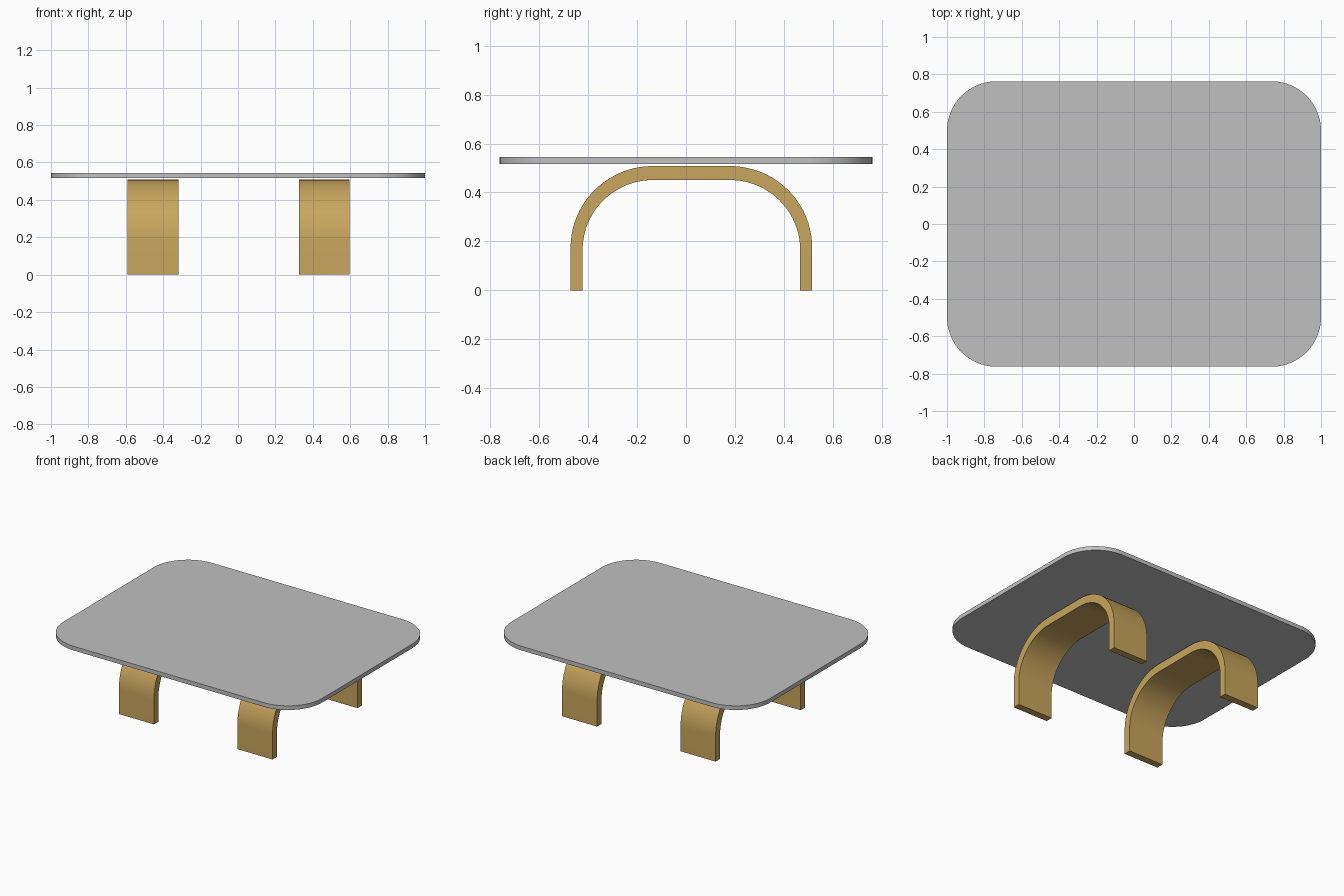
import bpy, bmesh, math

if "Cube" in bpy.data.objects:
    bpy.data.objects.remove(bpy.data.objects["Cube"])


def material(name, rgb):
    m = bpy.data.materials.new(name)
    m.diffuse_color = (*rgb, 1.0)
    m.use_nodes = True
    m.node_tree.nodes["Principled BSDF"].inputs["Base Color"].default_value = m.diffuse_color
    return m


def arc(cx, cy, rx, ry, a0, a1, n=20):
    return [(cx + rx * math.cos(math.radians(a0 + (a1 - a0) * i / n)),
             cy + ry * math.sin(math.radians(a0 + (a1 - a0) * i / n)))
            for i in range(n + 1)]


def extrude(name, points, offset, mat):
    """Make a solid by extruding a closed outline of 3D points."""
    bm = bmesh.new()
    face = bm.faces.new([bm.verts.new(p) for p in points])
    new = bmesh.ops.extrude_face_region(bm, geom=[face])["geom"]
    bmesh.ops.translate(bm, vec=offset,
                        verts=[v for v in new if isinstance(v, bmesh.types.BMVert)])
    bmesh.ops.recalc_face_normals(bm, faces=bm.faces)
    mesh = bpy.data.meshes.new(name)
    bm.to_mesh(mesh)
    bm.free()
    ob = bpy.data.objects.new(name, mesh)
    bpy.context.collection.objects.link(ob)
    mesh.materials.append(mat)
    bpy.ops.object.select_all(action='DESELECT')
    bpy.context.view_layer.objects.active = ob
    ob.select_set(True)
    bpy.ops.object.shade_smooth_by_angle(angle=math.radians(30))
    return ob


grey = material("grey top", (0.53, 0.53, 0.53))
wood = material("golden wood", (0.58, 0.38, 0.11))

# Table top: rounded rectangle slab
R, HX, HY = 0.265, 1.0, 0.763
outline = []
for i, (sx, sy) in enumerate([(1, 1), (-1, 1), (-1, -1), (1, -1)]):
    outline += arc(sx * (HX - R), sy * (HY - R), R, R, 90 * i, 90 * i + 90)
extrude("table_top", [(x, y, 0.516) for x, y in outline], (0, 0, 0.029), grey)

# Bent legs: an arch profile in the YZ plane, slightly off centre in y
YL, YR, ZC = -0.135, 0.179, 0.175
outer = (arc(YR, ZC, 0.337, 0.333, 0, 90) + arc(YL, ZC, 0.337, 0.333, 90, 180))
inner = (arc(YL, 0.165, 0.288, 0.286, 180, 90) + arc(YR, 0.165, 0.288, 0.286, 90, 0))
profile = ([(0.516, 0)] + outer + [(-0.472, 0), (-0.423, 0)] + inner + [(0.467, 0)])
for name, x in (("left_leg", -0.59), ("right_leg", 0.326)):
    extrude(name, [(x, y, z) for y, z in profile], (0.271, 0, 0), wood)
